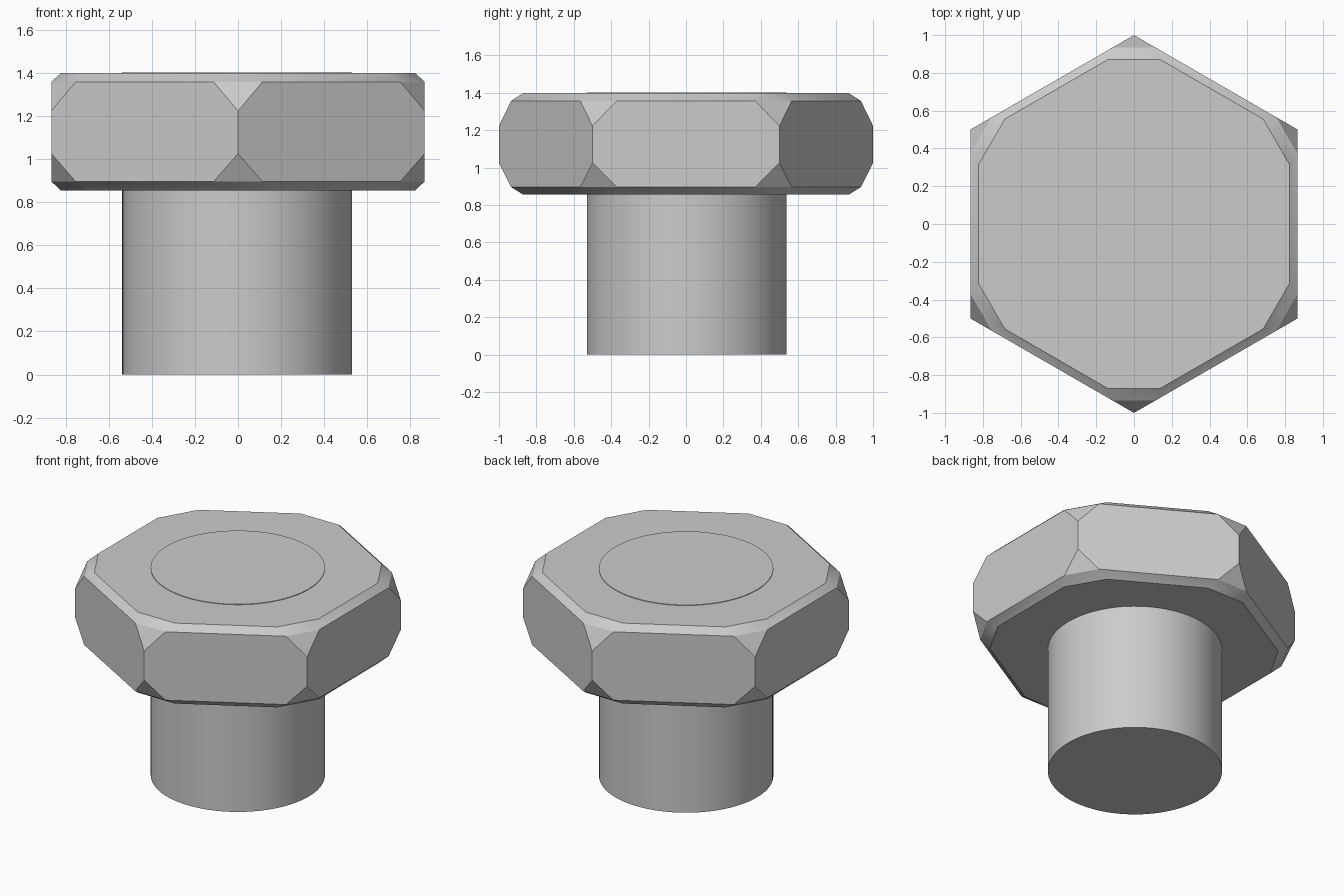
import bpy, bmesh
from math import cos, sin, radians
from mathutils import Vector

if "Cube" in bpy.data.objects:
    bpy.data.objects.remove(bpy.data.objects["Cube"])


def hex_ring(apothem, cut, z):
    """Hexagon with its corners cut off square at distance `cut` from the axis."""
    corner = apothem / cos(radians(30))
    half = (corner - cut) * 1.7320508
    points = []
    for i in range(6):
        a = radians(90 + 60 * i)
        out, side = Vector((cos(a), sin(a), 0)), Vector((-sin(a), cos(a), 0))
        for s in ((-1, 1) if half > 1e-4 else (0,)):
            points.append(out * cut + side * s * half + Vector((0, 0, z)))
    return points


def finish(bm, name):
    bmesh.ops.recalc_face_normals(bm, faces=bm.faces)
    mesh = bpy.data.meshes.new(name)
    bm.to_mesh(mesh)
    bm.free()
    obj = bpy.data.objects.new(name, mesh)
    bpy.context.collection.objects.link(obj)
    bpy.ops.object.select_all(action='DESELECT')
    obj.select_set(True)
    bpy.context.view_layer.objects.active = obj
    bpy.ops.object.shade_smooth_by_angle(angle=radians(30))
    return obj


# hexagonal head: convex hull of chamfer rings (apothem, corner distance, height)
bm = bmesh.new()
rings = [(0.823, 0.87, 0.855), (0.866, 0.935, 0.896), (0.866, 1.0, 1.025),
         (0.866, 1.0, 1.223), (0.866, 0.935, 1.357), (0.823, 0.87, 1.398)]
for ring in rings:
    for p in hex_ring(*ring):
        bm.verts.new(p)
bmesh.ops.convex_hull(bm, input=bm.verts)
bmesh.ops.dissolve_limit(bm, angle_limit=radians(2), verts=bm.verts, edges=bm.edges)
finish(bm, "hex_head")

# round shank running through the head, just proud of its top
bm = bmesh.new()
bmesh.ops.create_cone(bm, cap_ends=True, segments=96, radius1=0.533, radius2=0.533, depth=1.402)
bmesh.ops.translate(bm, vec=(-0.004, 0.004, 0.701), verts=bm.verts)
finish(bm, "shank")
